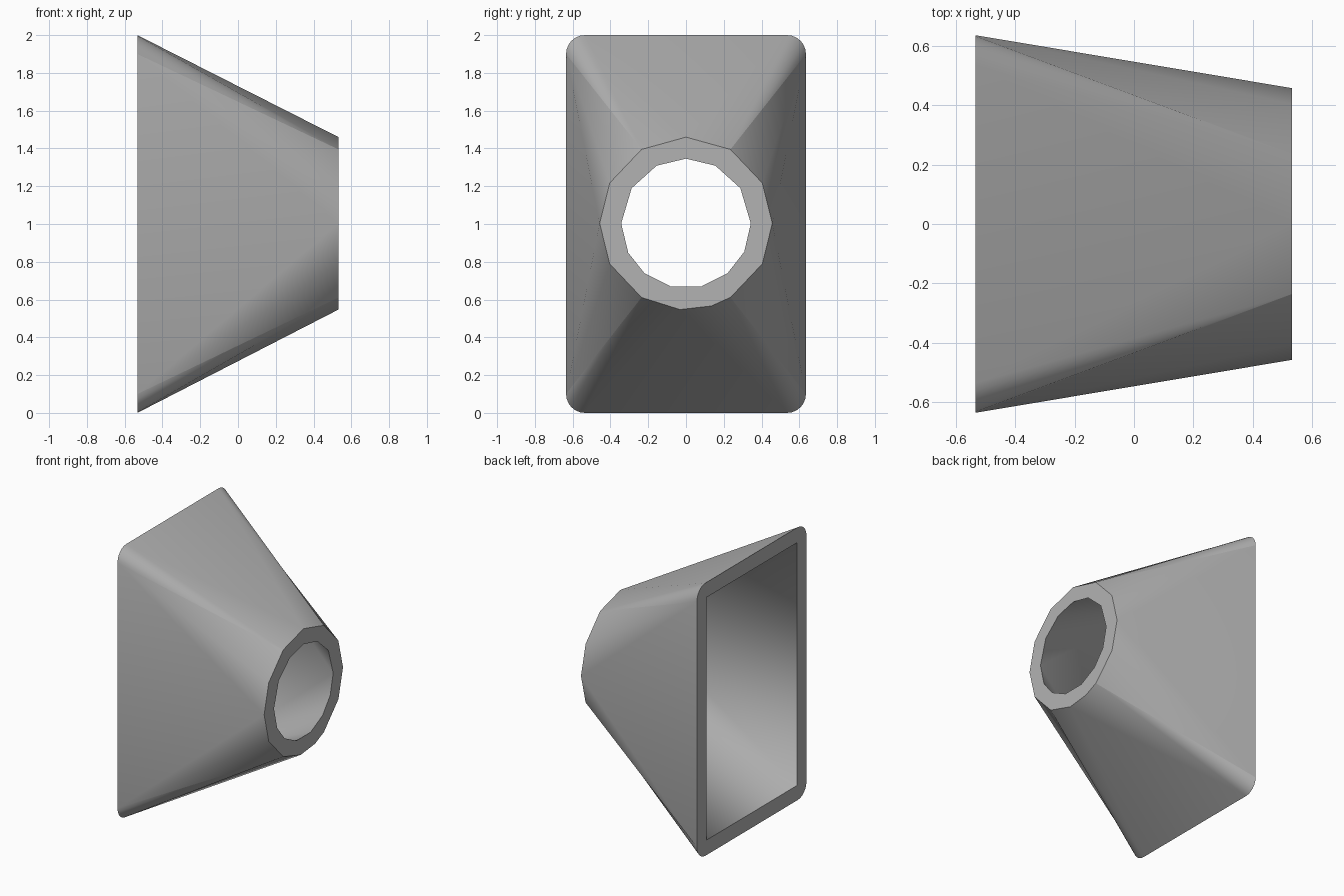
import bpy, bmesh, math

cube = bpy.data.objects.get("Cube")
if cube:
    bpy.data.objects.remove(cube)

grey = bpy.data.materials.new("plain grey")
grey.use_nodes = True
colour = (0.45, 0.45, 0.45, 1)
grey.diffuse_color = colour
grey.node_tree.nodes["Principled BSDF"].inputs["Base Color"].default_value = colour

BACK, FRONT, MID = -0.533, 0.532, 1.003
HALF_W, HALF_H, CORNER, WALL = 0.635, 1.0, 0.1, 0.11
SIGNS = [(1, 1), (-1, 1), (-1, -1), (1, -1)]
DIAGONALS = [59, 121, 239, 301]
bm = bmesh.new()


def round_ring(radius, angles):
    """Faceted circle at the narrow end, each vertex paired with its angle."""
    return [(a, bm.verts.new((FRONT, radius * math.cos(math.radians(a)),
                              MID + radius * math.sin(math.radians(a))))) for a in angles]


def rounded_mouth(steps=6):
    """Rounded rectangle, listed corner by corner."""
    corners = []
    for q, (sy, sz) in enumerate(SIGNS):
        arc = []
        for i in range(steps + 1):
            a = math.pi / 2 * (q + i / steps)
            arc.append(bm.verts.new((BACK, sy * (HALF_W - CORNER) + CORNER * math.cos(a),
                                     1 + sz * (HALF_H - CORNER) + CORNER * math.sin(a))))
        corners.append(arc)
    return corners


def zip_rings(a, b):
    """Triangles between two closed rings, advancing by their parameters."""
    a = a + [(a[0][0] + 360, a[0][1])]
    b = b + [(b[0][0] + 360, b[0][1])]
    i = j = 0
    while i < len(a) - 1 or j < len(b) - 1:
        if j == len(b) - 1 or (i < len(a) - 1 and a[i + 1][0] <= b[j + 1][0]):
            bm.faces.new((a[i][1], a[i + 1][1], b[j][1]))
            i += 1
        else:
            bm.faces.new((a[i][1], b[j][1], b[j + 1][1]))
            j += 1


# Rings of the two ends
outer_rim = round_ring(0.457, [0, 28, 59, 90, 121, 152, 180, 208, 239, 266, 287, 301, 332])
inner_rim = round_ring(0.343, [0, 33, 63, 90, 117, 147, 180, 207, 230, 256, 284, 310, 334])
arcs = rounded_mouth()
inner_mouth = [bm.verts.new((BACK, sy * (HALF_W - WALL), 1 + sz * (HALF_H - WALL)))
               for sy, sz in SIGNS]

# Outer skin: flat sides meet the rim at its quarter points, corners form cones
outer_path = [(90 * q + 1 if i == 0 else DIAGONALS[q], v)
              for q, arc in enumerate(arcs) for i, v in enumerate(arc)]
zip_rings(outer_rim, outer_path)

# Inner skin
inner_path = [(90 * q + 1, v) for q, v in enumerate(inner_mouth)]
zip_rings(inner_rim, inner_path)

# Flat end faces
zip_rings(outer_rim, inner_rim)
mouth_edge = [(90 * q + 10 * i, v) for q, arc in enumerate(arcs) for i, v in enumerate(arc)]
zip_rings(mouth_edge, [(90 * q, v) for q, v in enumerate(inner_mouth)])

bmesh.ops.recalc_face_normals(bm, faces=bm.faces)
mesh = bpy.data.meshes.new("duct_adapter")
bm.to_mesh(mesh)
bm.free()
mesh.materials.append(grey)
adapter = bpy.data.objects.new("duct_adapter", mesh)
bpy.context.collection.objects.link(adapter)

bpy.ops.object.select_all(action="DESELECT")
adapter.select_set(True)
bpy.context.view_layer.objects.active = adapter
bpy.ops.object.shade_smooth_by_angle(angle=math.radians(30))
